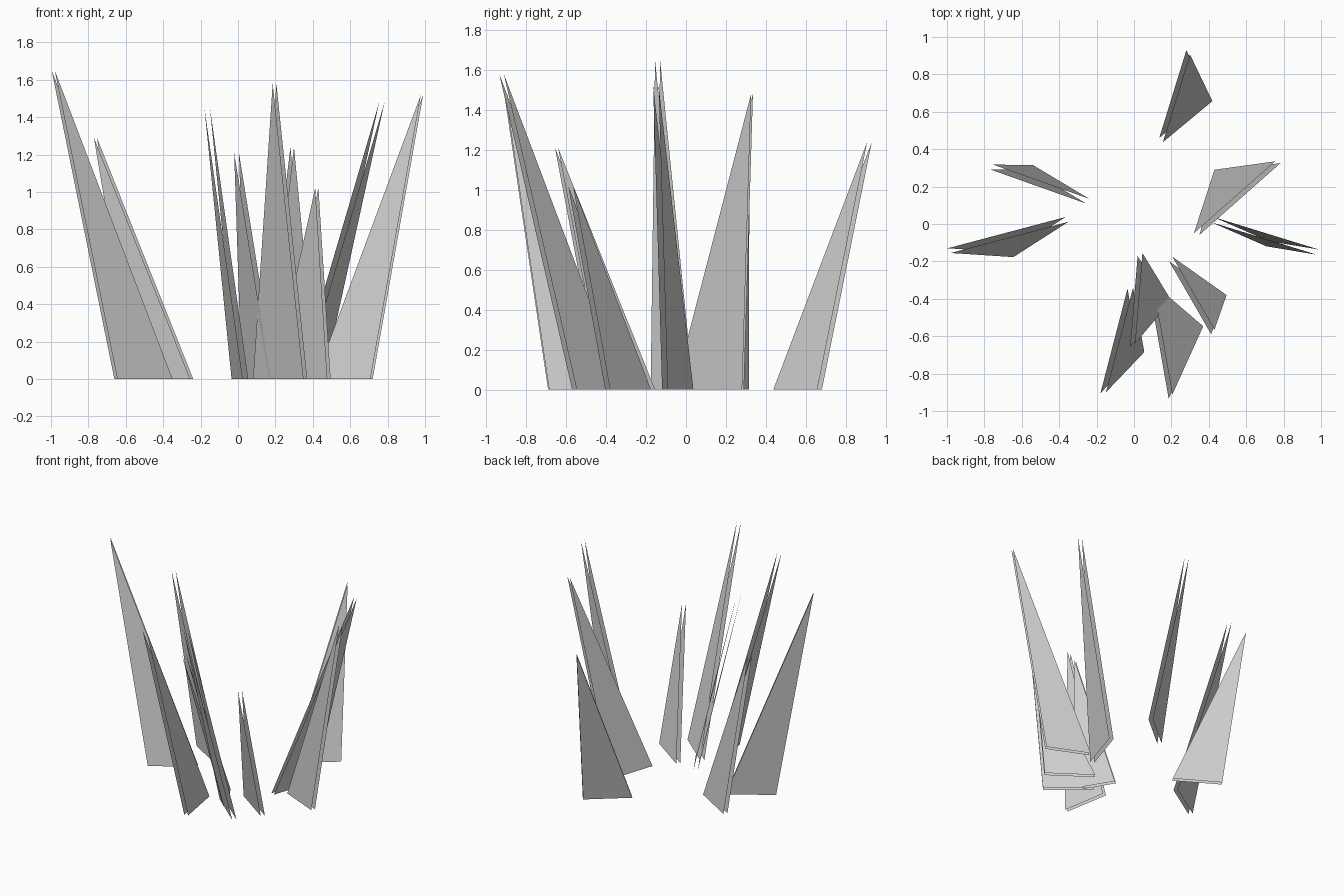
import bpy
import bmesh
from mathutils import Vector

cube = bpy.data.objects.get("Cube")
if cube:
    bpy.data.objects.remove(cube, do_unlink=True)

# One plain grey for the whole tuft
grey = bpy.data.materials.new("light_grey")
grey.use_nodes = True
colour = (0.65, 0.65, 0.65, 1.0)
grey.diffuse_color = colour
grey.node_tree.nodes["Principled BSDF"].inputs["Base Color"].default_value = colour

GAP = 0.03  # distance between the two sheets of a blade


def make_blade(name, inner, outer, tip):
    """Two parallel triangular sheets standing on the ground, facing apart."""
    a = Vector((*inner, 0))
    b = Vector((*outer, 0))
    t = Vector(tip)
    shift = (b - a).cross(Vector((0, 0, 1))).normalized() * GAP

    bm = bmesh.new()
    bm.faces.new([bm.verts.new(p) for p in (a, t, b)])
    bm.faces.new([bm.verts.new(p + shift) for p in (a, b, t)])
    mesh = bpy.data.meshes.new(name)
    bm.to_mesh(mesh)
    bm.free()
    mesh.materials.append(grey)
    blade = bpy.data.objects.new(name, mesh)
    bpy.context.collection.objects.link(blade)
    return blade


# Blades: inner base corner, outer base corner, leaning tip
blades = {
    "back_blade": ((0.135, 0.46), (0.40, 0.68), (0.28, 0.93, 1.24)),
    "back_left_blade": ((0.32, -0.05), (0.43, 0.29), (0.755, 0.335, 1.48)),
    "left_blade": ((0.425, 0.037), (0.72, -0.092), (0.99, -0.137, 1.52)),
    "front_left_short_blade": ((0.205, -0.175), (0.495, -0.38), (0.43, -0.565, 1.02)),
    "front_left_tall_blade": ((0.10, -0.315), (0.37, -0.547), (0.205, -0.912, 1.58)),
    "front_right_blade": ((-0.005, -0.34), (0.055, -0.685), (-0.15, -0.90, 1.45)),
    "front_inner_blade": ((0.045, -0.155), (0.20, -0.41), (0.005, -0.64, 1.21)),
    "right_blade": ((-0.35, 0.012), (-0.645, -0.177), (-0.98, -0.155, 1.65)),
    "back_right_blade": ((-0.255, 0.109), (-0.555, 0.289), (-0.77, 0.292, 1.29)),
}
for blade_name, (inner, outer, tip) in blades.items():
    make_blade(blade_name, inner, outer, tip)
